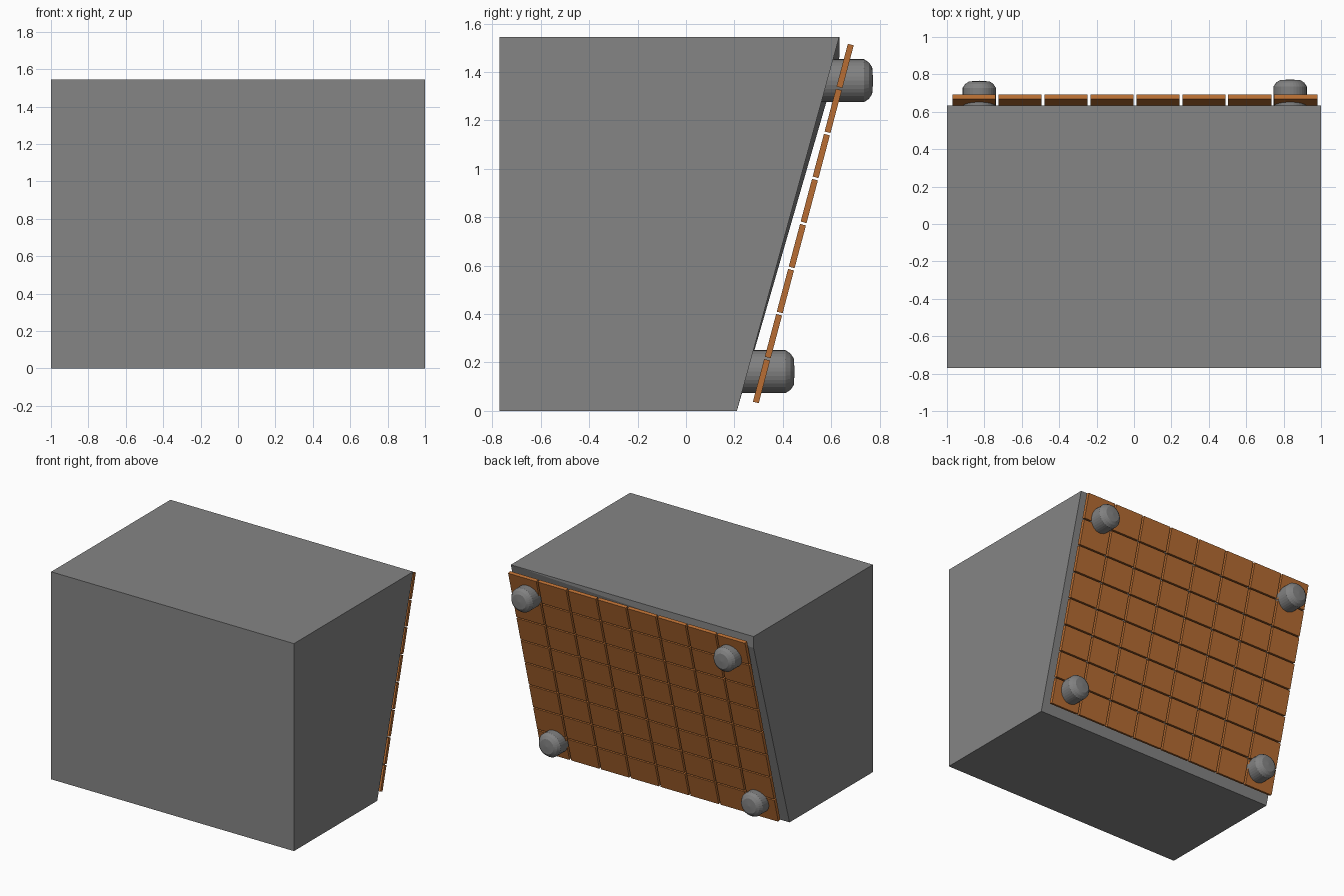
import bpy, bmesh, math
from mathutils import Matrix, Vector

if "Cube" in bpy.data.objects:
    bpy.data.objects.remove(bpy.data.objects["Cube"])


def material(name, rgb):
    m = bpy.data.materials.new(name)
    m.diffuse_color = (*rgb, 1)
    m.use_nodes = True
    m.node_tree.nodes["Principled BSDF"].inputs["Base Color"].default_value = m.diffuse_color
    return m


STONE = material("grey stone", (0.235, 0.235, 0.235))
BOLT = material("grey bolt metal", (0.22, 0.22, 0.22))
COPPER = material("orange copper", (0.48, 0.155, 0.033))


def finish(name, bm, mat):
    bmesh.ops.recalc_face_normals(bm, faces=bm.faces)
    mesh = bpy.data.meshes.new(name)
    bm.to_mesh(mesh)
    bm.free()
    mesh.materials.append(mat)
    obj = bpy.data.objects.new(name, mesh)
    bpy.context.collection.objects.link(obj)
    return obj


# Wedge-shaped block: straight slope on the right, short upright lip on the left
bm = bmesh.new()
right = [bm.verts.new((1, y, z)) for y, z in
         [(-0.77, 0), (0.21, 0), (0.633, 1.545), (-0.77, 1.545)]]
left = [bm.verts.new((-1, y, z)) for y, z in
        [(-0.77, 0), (0.21, 0), (0.633, 1.46), (0.633, 1.545), (-0.77, 1.545)]]
bm.faces.new(right)
bm.faces.new(left)
bm.faces.new((right[0], right[1], left[1], left[0]))   # underside
bm.faces.new((right[3], right[0], left[0], left[4]))   # front
bm.faces.new((right[2], right[3], left[4], left[3]))   # top
bm.faces.new((right[1], right[2], left[1]))            # sloping back
bm.faces.new((right[2], left[2], left[1]))
bm.faces.new((right[2], left[3], left[2]))
finish("block", bm, STONE)

# Grid of 8 x 8 thin tiles floating parallel to the sloping back
bottom, top = Vector((0, 0.287, 0.03)), Vector((0, 0.682, 1.518))
slope = top - bottom
tilt = Matrix.Rotation(-math.atan2(slope.y, slope.z), 4, 'X')
N = 8
bm = bmesh.new()
for row in range(N):
    for col in range(N):
        pos = bottom + slope * ((row + 0.5) / N)
        pos.x = -0.855 + 0.2457 * col
        size = Matrix.Diagonal((0.231, 0.025, slope.length / N - 0.010, 1))
        bmesh.ops.create_cube(bm, size=1, matrix=Matrix.Translation(pos) @ tilt @ size)
finish("tile_panel", bm, COPPER)


# Round-headed bolts through the four corners of the panel
def bolt(name, x, z, y_start, y_end):
    profile = [(0, y_start), (0.089, y_start), (0.089, y_end - 0.038),
               (0.075, y_end - 0.017), (0.055, y_end - 0.004), (0, y_end)]
    bm = bmesh.new()
    vs = [bm.verts.new((r, y, 0)) for r, y in profile]
    edges = [bm.edges.new(pair) for pair in zip(vs, vs[1:])]
    bmesh.ops.spin(bm, geom=vs + edges, cent=(0, 0, 0), axis=(0, 1, 0),
                   angle=math.tau, steps=32)
    bmesh.ops.remove_doubles(bm, verts=bm.verts, dist=1e-4)
    finish(name, bm, BOLT).location = (x, 0, z)


for side, x, extra in (("left", -0.827, -0.004), ("right", 0.835, 0.003)):
    bolt("upper_bolt_" + side, x, 1.364, 0.5, 0.77 + extra)
    bolt("lower_bolt_" + side, x, 0.162, 0.18, 0.446 + extra)
